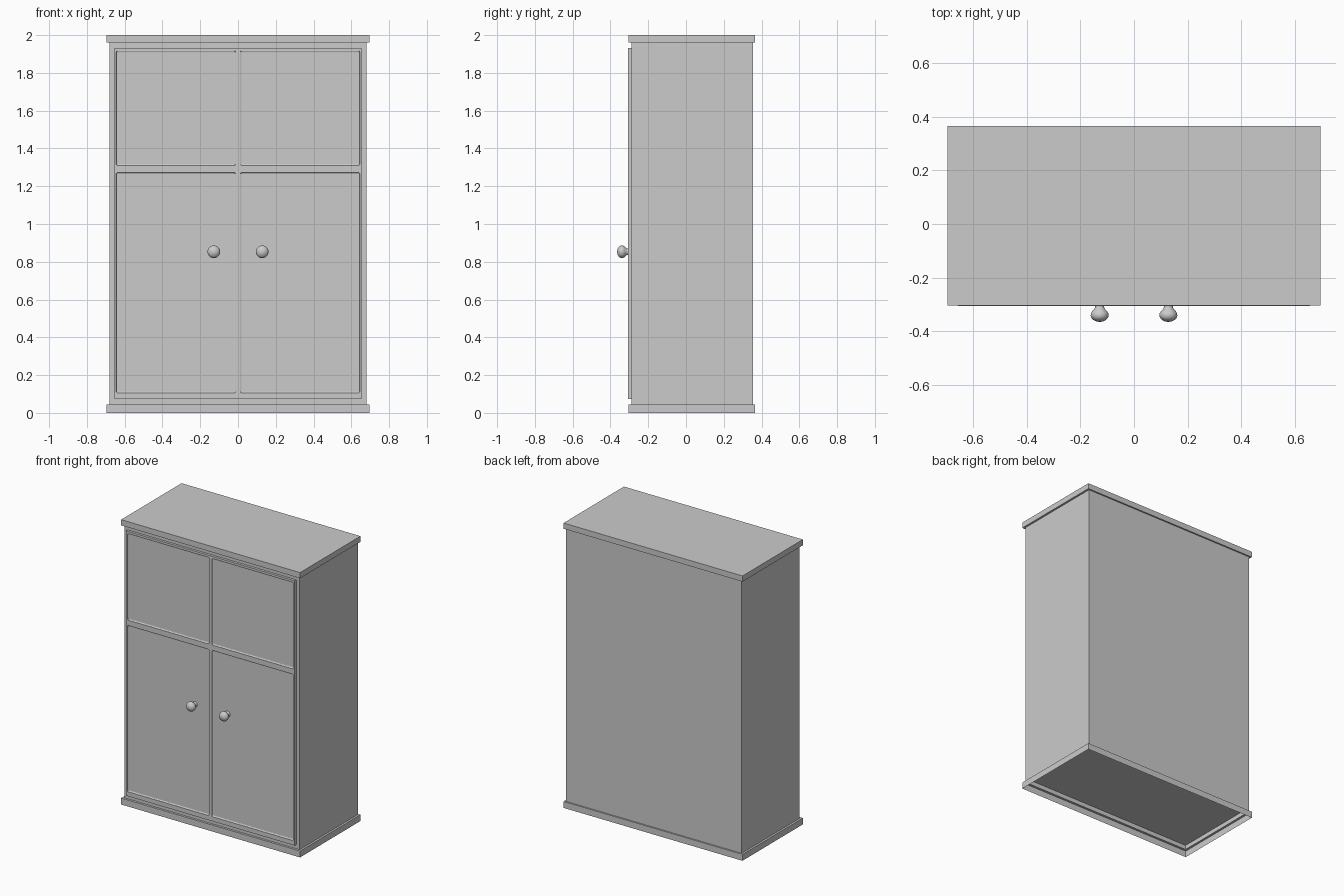
import bpy, bmesh, math
from mathutils import Vector

if "Cube" in bpy.data.objects:
    bpy.data.objects.remove(bpy.data.objects["Cube"])


def finish(bm, name, smooth=False):
    bmesh.ops.recalc_face_normals(bm, faces=bm.faces)
    me = bpy.data.meshes.new(name)
    bm.to_mesh(me)
    bm.free()
    ob = bpy.data.objects.new(name, me)
    bpy.context.collection.objects.link(ob)
    if smooth:
        bpy.ops.object.select_all(action='DESELECT')
        ob.select_set(True)
        bpy.context.view_layer.objects.active = ob
        bpy.ops.object.shade_smooth_by_angle(angle=math.radians(40))
    return ob


def box(x, y0, y1, z0, z1):
    """bmesh box symmetric in x."""
    bm = bmesh.new()
    bmesh.ops.create_cube(bm, size=1)
    for v in bm.verts:
        v.co = Vector((v.co.x * 2 * x, y0 if v.co.y < 0 else y1, z0 if v.co.z < 0 else z1))
    return bm


W, FRONT, BACK = 0.695, -0.304, 0.366        # trim footprint
BW, BFRONT, BBACK = 0.681, -0.289, 0.356     # body footprint
BASE_H, TOP_Z, FLOOR_Z = 0.045, 1.96, 0.075

# Top slab
finish(box(W, FRONT, BACK, TOP_Z, 2.0), "top_slab")

# Base trim: open-bottomed skirt with a ledge running in to the body
bm = bmesh.new()
loops = []
for x, y0, y1, z in ((W, FRONT, BACK, 0), (W, FRONT, BACK, BASE_H), (BW, BFRONT, BBACK, BASE_H)):
    loops.append([bm.verts.new(p) for p in ((-x, y0, z), (x, y0, z), (x, y1, z), (-x, y1, z))])
for a, b in zip(loops, loops[1:]):
    for i in range(4):
        j = (i + 1) % 4
        bm.faces.new((a[i], a[j], b[j], b[i]))
finish(bm, "base_trim")

# Body with a raised floor inside the skirt
bm = box(BW, BFRONT, BBACK, BASE_H, TOP_Z)
bottom = min(bm.faces, key=lambda f: f.calc_center_median().z)
bmesh.ops.inset_region(bm, faces=[bottom], thickness=0.002)
ext = bmesh.ops.extrude_face_region(bm, geom=[bottom])['geom']
bmesh.ops.delete(bm, geom=[bottom], context='FACES_ONLY')
for v in (g for g in ext if isinstance(g, bmesh.types.BMVert)):
    v.co.z = FLOOR_Z
finish(bm, "cabinet_body")

# Door front: grid with four recessed, round-cornered panels
DOOR_Y, PANEL_Y = -0.306, -0.297
xs = (-0.655, -0.645, -0.012, 0.012, 0.645, 0.655)
zs = (0.073, 0.105, 1.272, 1.31, 1.917, 1.933)
bm = bmesh.new()
grid = [[bm.verts.new((x, DOOR_Y, z)) for x in xs] for z in zs]
panels = []
for r in range(5):
    for c in range(5):
        f = bm.faces.new((grid[r][c], grid[r][c + 1], grid[r + 1][c + 1], grid[r + 1][c]))
        if r in (1, 3) and c in (1, 3):
            panels.append(f)
rim = [e for e in bm.edges if e.is_boundary]
side = bmesh.ops.extrude_edge_only(bm, edges=rim)['geom']
for v in (g for g in side if isinstance(g, bmesh.types.BMVert)):
    v.co.y = BFRONT
corners = []
for f in panels:
    new = bmesh.ops.extrude_discrete_faces(bm, faces=[f])['faces'][0]
    for v in new.verts:
        v.co.y = PANEL_Y
        corners += [e for e in v.link_edges if abs(e.verts[0].co.y - e.verts[1].co.y) > 0.005]
bmesh.ops.bevel(bm, geom=list(set(corners)), offset=0.008, segments=4, profile=0.5, affect='EDGES')
finish(bm, "door_front")

# Knobs: lathed profile (radius, y), mirrored to the other door
profile = ((0.02, PANEL_Y), (0.0165, -0.304), (0.0165, -0.311), (0.021, -0.318), (0.028, -0.325),
           (0.0325, -0.333), (0.0335, -0.341), (0.031, -0.350), (0.024, -0.357),
           (0.013, -0.363), (0, -0.365))
KX, KZ = 0.128, 0.853
bm = bmesh.new()
vs = [bm.verts.new((KX + r, y, KZ)) for r, y in profile]
es = [bm.edges.new(p) for p in zip(vs, vs[1:])]
bmesh.ops.spin(bm, geom=vs + es, cent=(KX, 0, KZ), axis=(0, 1, 0), angle=2 * math.pi, steps=28)
bmesh.ops.remove_doubles(bm, verts=bm.verts, dist=1e-5)
knob = finish(bm, "door_knobs", smooth=True)
knob.modifiers.new("mirror", 'MIRROR').use_axis[0] = True
